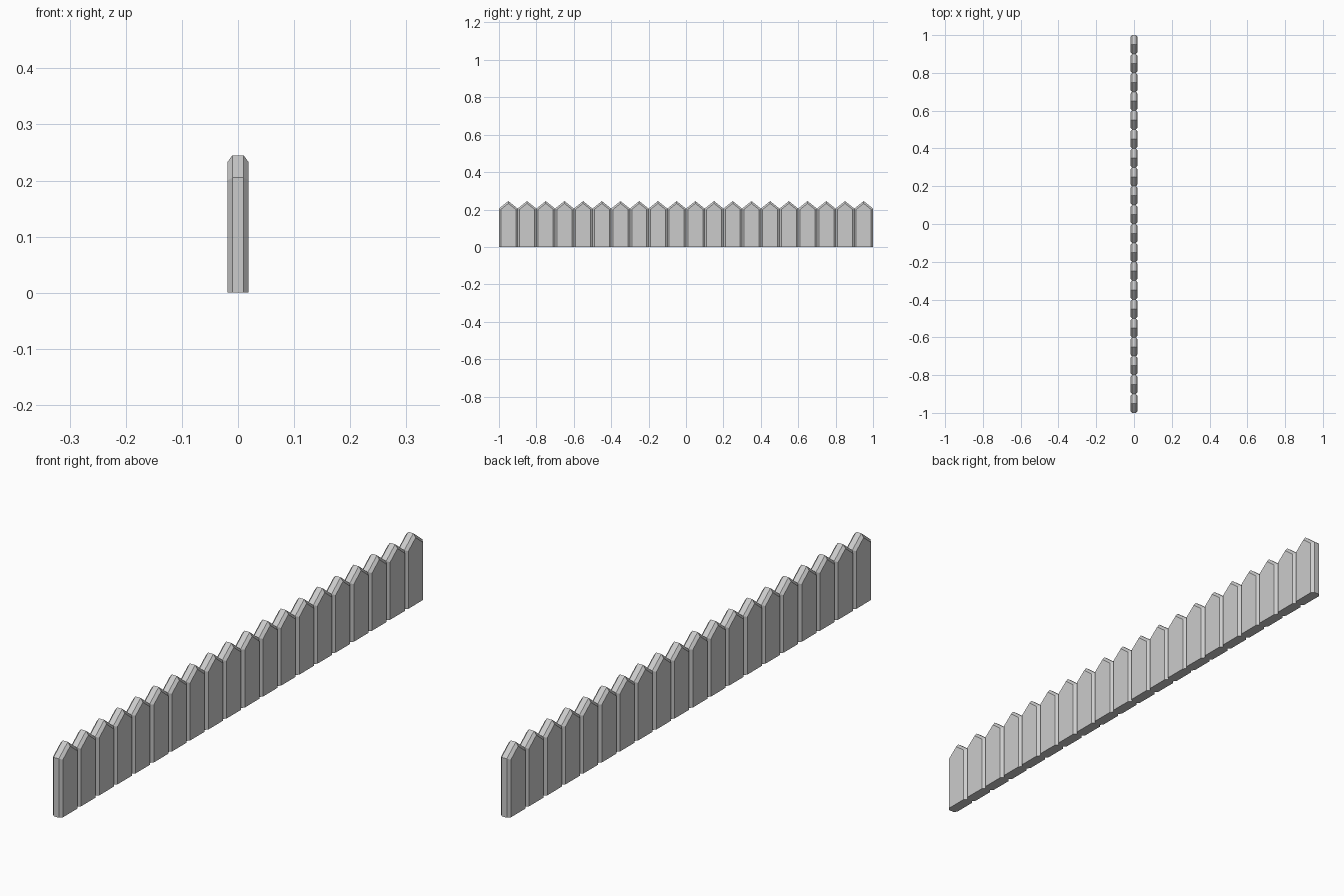
import bpy, bmesh

if "Cube" in bpy.data.objects:
    bpy.data.objects.remove(bpy.data.objects["Cube"])

COUNT, PITCH = 20, 0.1

# Half-thickness positions and the matching picket outlines (y, z)
OUTER = [(-0.05, 0), (0.05, 0), (0.05, 0.205), (0, 0.245), (-0.05, 0.205)]
INNER = [(-0.04, 0), (0.04, 0), (0.04, 0.2005), (0, 0.2325), (-0.04, 0.2005)]
LAYERS = [(-0.019, INNER), (-0.01, OUTER), (0.01, OUTER), (0.019, INNER)]


def make_picket(name):
    """Pointed board with chamfered front and back edges."""
    bm = bmesh.new()
    rings = [[bm.verts.new((x, y, z)) for y, z in prof] for x, prof in LAYERS]
    for a, b in zip(rings, rings[1:]):
        for i in range(len(a)):
            j = (i + 1) % len(a)
            bm.faces.new((a[i], a[j], b[j], b[i]))
    bm.faces.new(rings[0])
    bm.faces.new(rings[-1])
    bmesh.ops.recalc_face_normals(bm, faces=bm.faces)
    mesh = bpy.data.meshes.new(name)
    bm.to_mesh(mesh)
    bm.free()
    obj = bpy.data.objects.new(name, mesh)
    bpy.context.collection.objects.link(obj)
    return obj


# Row of pickets along y
fence = make_picket("picket_fence")
fence.location.y = -PITCH * (COUNT - 1) / 2
row = fence.modifiers.new("row", 'ARRAY')
row.count = COUNT
row.use_relative_offset = False
row.use_constant_offset = True
row.constant_offset_displace = (0, PITCH, 0)
